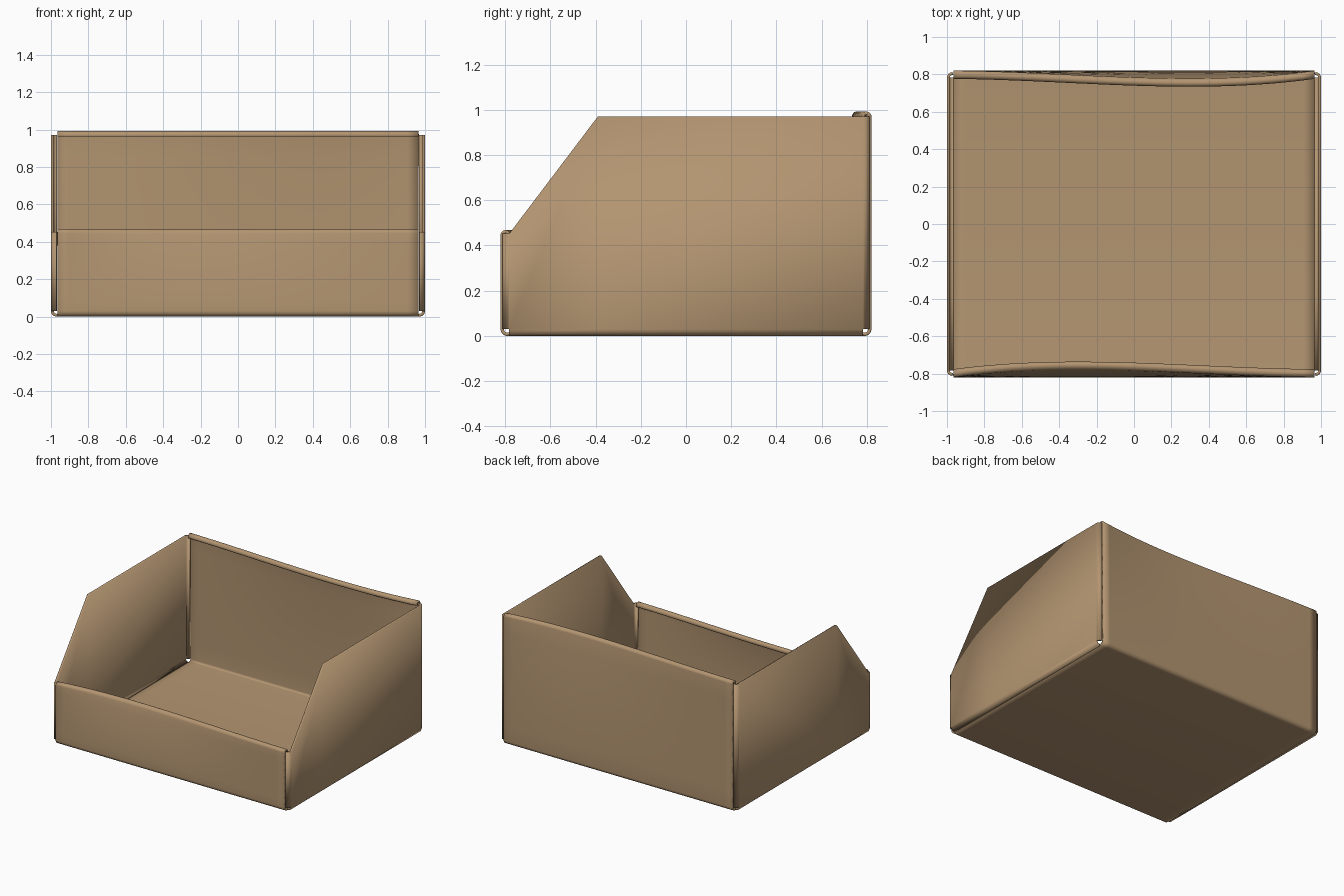
import bpy, bmesh
from math import sin, cos, pi

if "Cube" in bpy.data.objects:
    bpy.data.objects.remove(bpy.data.objects["Cube"])

T = 0.015          # sheet thickness
XE = 0.965         # half width of the front, floor and back sheet
YE = 0.82          # half depth
R = 0.03           # bend radius

mat = bpy.data.materials.new("tan_cardboard")
mat.diffuse_color = (0.45, 0.30, 0.165, 1)
mat.use_nodes = True
mat.node_tree.nodes["Principled BSDF"].inputs["Base Color"].default_value = mat.diffuse_color


def arc(cx, cy, r, a0, a1, n=6):
    """Points on an arc, angles in degrees."""
    out = []
    for i in range(n + 1):
        a = (a0 + (a1 - a0) * i / n) * pi / 180
        out.append((cx + r * cos(a), cy + r * sin(a)))
    return out


def finish(bm, name, mirror=False):
    bmesh.ops.remove_doubles(bm, verts=bm.verts, dist=1e-5)
    me = bpy.data.meshes.new(name)
    bm.to_mesh(me)
    bm.free()
    ob = bpy.data.objects.new(name, me)
    bpy.context.collection.objects.link(ob)
    me.materials.append(mat)
    bpy.context.view_layer.objects.active = ob
    ob.select_set(True)
    bpy.ops.object.shade_smooth_by_angle(angle=0.6)
    ob.select_set(False)
    s = ob.modifiers.new("thickness", 'SOLIDIFY')
    s.thickness, s.offset = T, -1
    if mirror:
        m = ob.modifiers.new("mirror", 'MIRROR')
        m.use_axis = (True, False, False)
    return ob


def grid(bm, rows):
    """Quad sheet through rows of points."""
    vs = [[bm.verts.new(p) for p in row] for row in rows]
    for a, b in zip(vs, vs[1:]):
        for i in range(len(a) - 1):
            bm.faces.new((a[i], a[i + 1], b[i + 1], b[i]))


def wall(h):
    """Outline from the curled top edge down to the floor; depth, height."""
    hem = [(-YE + 0.044, h - 0.03)]
    hem += arc(-YE + 0.022, h - 0.022, 0.022, 0, 180, 12)
    down = [(-YE, h - 0.022 + (R - h + 0.022) * i / 8) for i in range(1, 8)]
    return hem + down + arc(-YE + R, R, R, 180, 270)


def bow(u, z, h):
    """Inward bulge of a wall, growing toward its top."""
    return 0.038 * (1 - u * u) * (1 - 0.87 * u) * min(z / h, 1) ** 2


# Front wall, floor and back wall folded from one sheet
HF, HB = 0.468, 0.992
front, back = wall(HF), wall(HB)
bm = bmesh.new()
rows = []
for i in range(33):
    x = -XE + 2 * XE * i / 32
    u = x / XE
    row = [(x, y + bow(u, z, HF), z) for y, z in front]
    row += [(x, -y - bow(-u, z, HB), z) for y, z in reversed(back)]
    rows.append(row)
grid(bm, rows)
bmesh.ops.reverse_faces(bm, faces=bm.faces)
# outward means the floor faces down
bm.normal_update()
low = min(bm.faces, key=lambda f: f.calc_center_median().z)
if low.normal.z > 0:
    bmesh.ops.reverse_faces(bm, faces=bm.faces)
finish(bm, "front_floor_back_sheet")

# Side walls: sloped front top, rounded vertical corners, rounded bottom bend
YC = 0.812
plan = arc(1 - R, -YC + R, R, -90, 0) + [(1, -0.39)] + arc(1 - R, YC - R, R, 0, 90)


def top(y):
    return 0.452 + 0.518 * min(max((y + 0.782) / 0.392, 0), 1)


bm = bmesh.new()
grid(bm, [[(x, y, R) for x, y in plan], [(x, y, top(y)) for x, y in plan]])
ys = [y for x, y in plan if x > 0.9999]
grid(bm, [[(x, y, z) for y in ys]
          for x, z in [(XE, 0)] + arc(1 - R, R, R, -90, 0)])
bm.normal_update()
for f in bm.faces:
    if f.normal.x < -0.01:
        f.normal_flip()
finish(bm, "side_walls", mirror=True)
